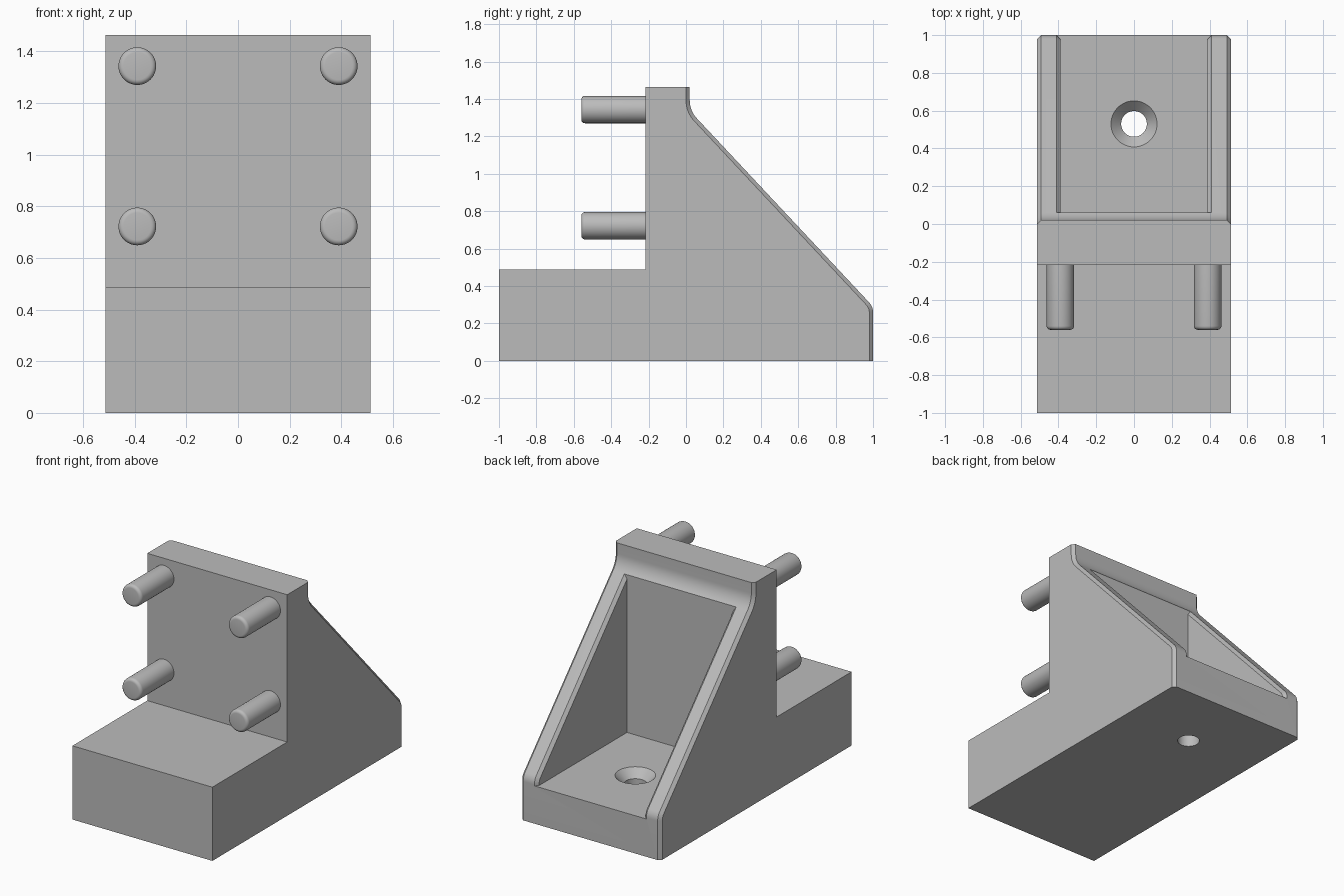
import bpy, bmesh, math
from math import sin, cos, tan, radians

if "Cube" in bpy.data.objects:
    bpy.data.objects.remove(bpy.data.objects["Cube"])

W, TOP, LEDGE, FLOOR = 0.5125, 1.463, 0.488, 0.25   # half width and key heights
POCKET_X, POCKET_Y = 0.39, 0.06                     # pocket half width, front wall
CH = 0.02                                           # chamfer size
Y0, Z0, Y1, Z1 = 0.02, 1.337, 1.0, 0.29             # ends of the sloped back
A = math.atan2(Y1 - Y0, Z0 - Z1)                    # slope angle from vertical
R_TOP, R_LOW = 0.14, 0.08                           # fillet radii
SEG = 8

grey = bpy.data.materials.new("grey plastic")
grey.diffuse_color = (0.5, 0.5, 0.5, 1)
grey.use_nodes = True
grey.node_tree.nodes["Principled BSDF"].inputs["Base Color"].default_value = grey.diffuse_color


def make_object(name, bm):
    bmesh.ops.recalc_face_normals(bm, faces=bm.faces[:])
    mesh = bpy.data.meshes.new(name)
    bm.to_mesh(mesh)
    bm.free()
    mesh.materials.append(grey)
    ob = bpy.data.objects.new(name, mesh)
    bpy.context.scene.collection.objects.link(ob)
    return ob


def loft(name, sections):
    """Join (x, [(y, z), ...]) sections into a closed solid."""
    bm = bmesh.new()
    rings = [[bm.verts.new((x, y, z)) for y, z in pts] for x, pts in sections]
    n = len(rings[0])
    for a, b in zip(rings, rings[1:]):
        for i in range(n):
            j = (i + 1) % n
            bm.faces.new((a[i], a[j], b[j], b[i]))
    bm.faces.new(rings[0])
    bm.faces.new(rings[-1])
    return make_object(name, bm)


def lathe(name, profile, place, sides=48):
    """Turn an (r, h) profile; place maps local (a, b, h) to a position."""
    bm = bmesh.new()
    rings = []
    for r, h in profile:
        rings.append([bm.verts.new(place(r * cos(2 * math.pi * k / sides),
                                         r * sin(2 * math.pi * k / sides), h))
                      for k in range(sides)])
    for a, b in zip(rings, rings[1:]):
        for i in range(sides):
            j = (i + 1) % sides
            bm.faces.new((a[i], a[j], b[j], b[i]))
    bm.faces.new(rings[0])
    bm.faces.new(rings[-1])
    return make_object(name, bm)


def cut(target, cutter):
    mod = target.modifiers.new("cut", 'BOOLEAN')
    mod.operation, mod.solver, mod.object = 'DIFFERENCE', 'EXACT', cutter
    bpy.context.view_layer.objects.active = target
    bpy.ops.object.modifier_apply(modifier=mod.name)
    bpy.data.objects.remove(cutter)


def smooth(ob):
    bpy.ops.object.select_all(action='DESELECT')
    ob.select_set(True)
    bpy.context.view_layer.objects.active = ob
    bpy.ops.object.shade_smooth_by_angle(angle=radians(30))


def low_fillet(d):
    cy, cz = Y1 - R_LOW, Z1 - R_LOW * tan(A / 2)
    return [(cy + (R_LOW + d) * cos(t), cz + (R_LOW + d) * sin(t))
            for t in (A * (1 - k / SEG) for k in range(SEG + 1))]


def top_fillet(d):
    cy, cz = Y0 + R_TOP, Z0 + R_TOP * tan(A / 2)
    return [(cy - (R_TOP - d) * cos(t), cz - (R_TOP - d) * sin(t))
            for t in (A * k / SEG for k in range(SEG + 1))]


def side_profile(d):
    """Side outline with its back edge offset by d."""
    return ([(-1, 0), (-1, LEDGE), (-0.217, LEDGE), (-0.217, TOP), (Y0 + d, TOP)]
            + top_fillet(d) + low_fillet(d) + [(Y1 + d, 0)])


# Body with chamfered back edges
body = loft("bracket_body", [(-W, side_profile(-CH)), (-W + CH, side_profile(0)),
                             (W - CH, side_profile(0)), (W, side_profile(-CH))])

# Pocket between the two side ribs
pocket = [(POCKET_Y, FLOOR), (1.2, FLOOR), (1.2, 1.7), (POCKET_Y, 1.7)]
cut(body, loft("pocket_cutter", [(-POCKET_X, pocket), (POCKET_X, pocket)]))


# Chamfer along the inner rib edges
def flare(d):
    z = Z0 - (POCKET_Y - Y0) / tan(A) + d / sin(A)
    return ([(POCKET_Y, z)] + low_fillet(d)
            + [(Y1 + d, FLOOR), (1.2, FLOOR), (1.2, 1.7), (POCKET_Y, 1.7)])


inner, outer = POCKET_X - 0.01, POCKET_X + 2 * CH
cut(body, loft("rib_chamfer_cutter",
               [(-outer, flare(CH)), (-inner, flare(-CH - 0.01)),
                (inner, flare(-CH - 0.01)), (outer, flare(CH))]))

# Countersunk screw hole in the pocket floor
cut(body, lathe("screw_hole_cutter",
                [(0.068, -0.1), (0.068, FLOOR - 0.054), (0.122, FLOOR), (0.122, 0.4)],
                lambda a, b, h: (a, 0.53 + b, h)))
smooth(body)

# Four round pegs with softened tips
PEG_R, TIP, SOFT = 0.073, -0.56, 0.02
peg_profile = [(PEG_R, -0.2)]
for k in range(6):
    t = radians(90) * k / 5
    peg_profile.append((PEG_R - SOFT + SOFT * cos(t), TIP + SOFT - SOFT * sin(t)))
for side, x in (("left", -0.39), ("right", 0.39)):
    for level, z in (("lower", 0.722), ("upper", 1.343)):
        smooth(lathe(f"{level}_{side}_peg", peg_profile,
                     lambda a, b, h: (x + a, h, z + b)))
